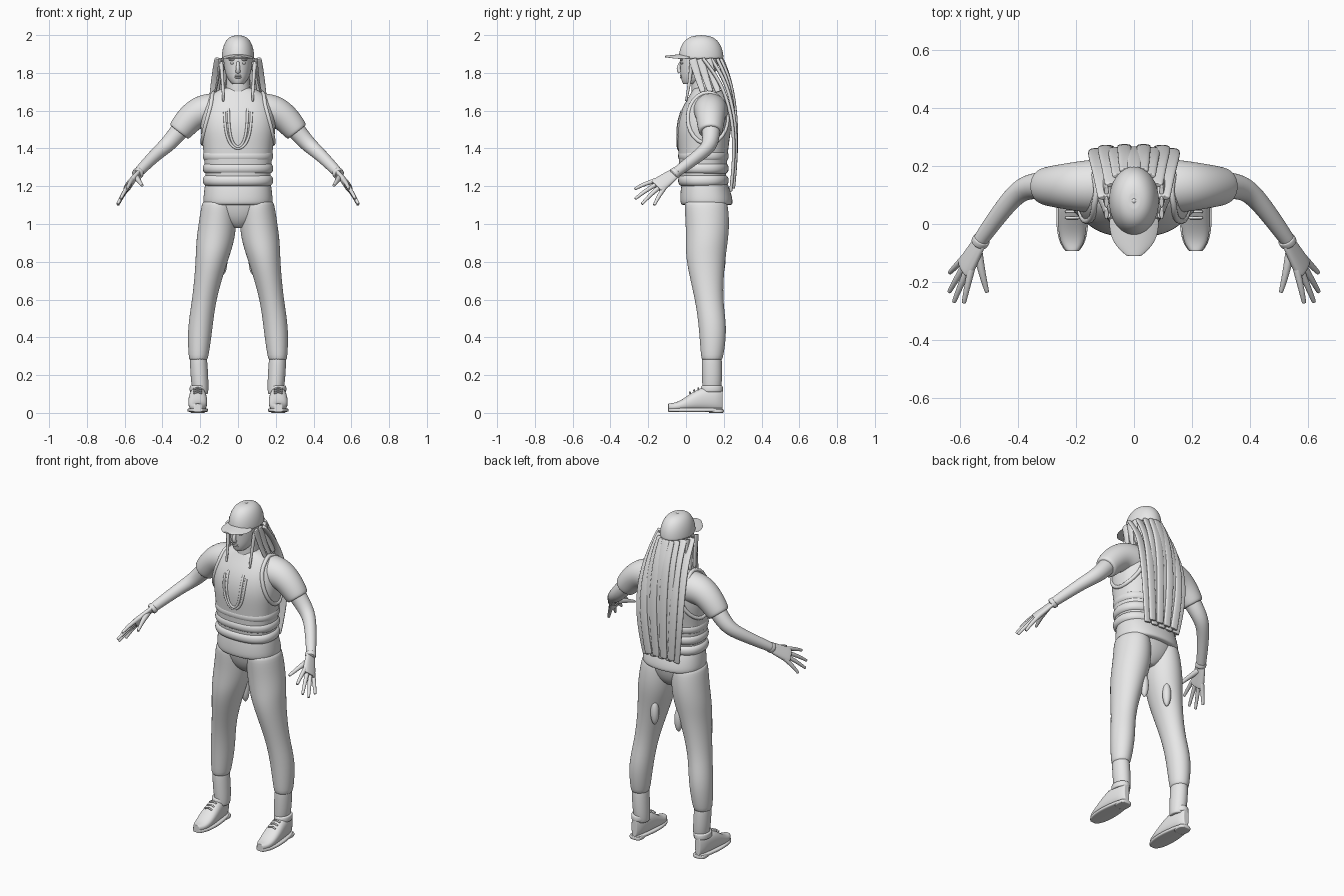
import bpy
import math
from mathutils import Vector

cube = bpy.data.objects.get("Cube")
if cube:
    bpy.data.objects.remove(cube)

grey = bpy.data.materials.new("plain grey")
grey.use_nodes = True
grey.diffuse_color = (.8, .8, .8, 1)
grey.node_tree.nodes["Principled BSDF"].inputs["Base Color"].default_value = grey.diffuse_color


def add_object(name, data, mirror=False, levels=0):
    obj = bpy.data.objects.new(name, data)
    bpy.context.scene.collection.objects.link(obj)
    data.materials.append(grey)
    if mirror:
        obj.modifiers.new("mirror", "MIRROR").use_mirror_merge = False
    if levels:
        smooth = obj.modifiers.new("smooth", "SUBSURF")
        smooth.levels = smooth.render_levels = levels
    return obj


def signed_power(value, exponent):
    return math.copysign(abs(value) ** exponent, value)


def loft(name, stations, sides=20, power=2, mirror=False, bend=0):
    """Skin superellipse sections given as (centre, half axis, half axis)."""
    # Repeat both end sections a little smaller, which keeps the rims crisp
    first, last = [(centre, u * .85, v * .85) for centre, u, v in (stations[0], stations[-1])]
    verts, faces = [], []
    for centre, u, v in [first, *stations, last]:
        for i in range(sides):
            angle = math.tau * i / sides
            across = signed_power(math.cos(angle), 2 / power)
            along = signed_power(math.sin(angle), 2 / power)
            point = centre + (u * across + v * along) * (1 + .4 / sides)
            point.z -= bend * point.x * point.x
            verts.append(point)
    for start in range(0, len(verts) - sides, sides):
        for i in range(sides):
            k = (i + 1) % sides
            faces.append([start + i, start + k, start + sides + k, start + sides + i])
    faces.append(list(range(sides))[::-1])
    faces.append(list(range(len(verts) - sides, len(verts))))
    mesh = bpy.data.meshes.new(name)
    mesh.from_pydata(verts, [], faces)
    mesh.shade_smooth()
    return add_object(name, mesh, mirror, levels=2)


def body(name, rows, centre_line=lambda z: 0, **options):
    """Loft level sections given as (height, half width, front y, back y)."""
    stations = []
    for z, half, front, back in rows:
        centre = Vector((centre_line(z), (front + back) / 2, z))
        stations.append((centre, Vector((half, 0, 0)), Vector((0, (back - front) / 2, 0))))
    return loft(name, stations, **options)


def tube(name, points, start, end, ref=Vector((0, 1, 0)), flat=1, **options):
    """Loft sections square to a path, with a radius going from start to end."""
    points = [Vector(p) for p in points]
    last = len(points) - 1
    stations = []
    for i, point in enumerate(points):
        tangent = (points[min(i + 1, last)] - points[max(i - 1, 0)]).normalized()
        u = ref.cross(tangent).normalized() * (start + (end - start) * i / last)
        stations.append((point, u, tangent.cross(u) * flat))
    return loft(name, stations, **options)


def ball(name, x, y, z, width, depth, height, mirror=False):
    rows = []
    for i in range(7):
        angle = math.pi * (i / 6 - .5) * .95
        reach = depth * math.cos(angle)
        rows.append((z + height * math.sin(angle), width * math.cos(angle), y - reach, y + reach))
    return body(name, rows, lambda z: x, sides=12, mirror=mirror)


# Shirt hem and vest
body("shirt_hem", [(1.1, .185, -.03, .25), (1.16, .18, -.03, .24), (1.24, .17, -.02, .21)], power=2.3)
vest = body("vest", [(1.2, .17, -.03, .21), (1.4, .18, -.04, .22), (1.5, .2, -.05, .24),
                     (1.6, .195, -.03, .24), (1.68, .165, .02, .22), (1.72, .08, .04, .17)], power=2.4)

# Padded waist bands
for band in range(3):
    base = 1.2 + band * .065
    rows = []
    for step in range(5):
        puff = .014 * math.sin(math.pi * step / 4) ** .5
        rows.append((base + step * .015, .172 + puff, -.028 - puff, .212 + puff))
    body("waist_band", rows, power=2.4)

surface = vest.evaluated_get(bpy.context.evaluated_depsgraph_get())


def trim(name, origins, direction, width, cyclic=False, mirror=False):
    """Lay a raised cord on the vest where rays from the origins meet it."""
    casts = [surface.ray_cast(Vector(origin), Vector(direction)) for origin in origins]
    places = [place for found, place, normal, index in casts if found]
    curve = bpy.data.curves.new(name, "CURVE")
    curve.dimensions = "3D"
    curve.bevel_depth = width
    line = curve.splines.new("POLY")
    line.points.add(len(places) - 1)
    for point, place in zip(line.points, places):
        point.co = (*place, 1)
    line.use_cyclic_u = cyclic
    add_object(name, curve, mirror)


# Neck opening and armhole trims
half_turn = [math.pi * i / 24 for i in range(25)]
for scale in (1, .7):
    trim("neck_trim", [(.072 * scale * math.cos(a), -1, 1.72 - (.29 + .03 * scale) * math.sin(a) ** .45)
                       for a in half_turn], (0, 1, 0), .007)
trim("armhole_trim", [(1, .115 + .105 * math.cos(a * 2), 1.56 + .135 * math.sin(a * 2))
                      for a in half_turn[:-1]], (-1, 0, 0), .011, cyclic=True, mirror=True)

# Neck, head and face
body("neck", [(1.68, .07, .03, .17), (1.73, .06, .03, .15), (1.8, .06, .03, .15)])
body("head", [(1.74, .03, -.016, .06), (1.77, .057, -.027, .13), (1.82, .074, -.03, .17),
              (1.92, .08, -.035, .19)])
tube("nose", [(0, -.025, 1.86), (0, -.045, 1.82), (0, -.03, 1.805)], .008, .014, sides=10)
ball("eye", .03, -.02, 1.852, .013, .009, .007, mirror=True)
ball("eyebrow", .032, -.025, 1.87, .02, .008, .005, mirror=True)
ball("ear", .08, .085, 1.835, .01, .02, .03, mirror=True)
for height in (1.775, 1.785):
    ball("lip", 0, -.025, height, .02, .008, .005)

# Cap
dome = []
for angle in half_turn[:12]:
    size = math.cos(angle) ** .7
    dome.append((1.875 + .123 * math.sin(angle), .086 * size, .08 - .118 * size, .08 + .118 * size))
body("cap_crown", dome)
ball("cap_button", 0, .08, 1.995, .009, .009, .005)
brim = []
for step in range(6):
    reach = step / 5
    half = .085 * (1 - .7 * reach ** 3)
    brim.append((Vector((0, .02 - .13 * reach, 1.9 - .014 * reach)), Vector((half, 0, 0)), Vector((0, 0, .005))))
loft("cap_brim", brim, bend=3)

# Long hair: overlapping strips down the back, with locks beside the face
for strip in range(9):
    t = strip / 4 - 1
    lift = .014 * (strip % 2)
    path = []
    for step in range(8):
        drop = step / 7
        path.append((t * (.1 + .035 * math.sin(math.pi * drop)),
                     .19 + .07 * math.sin(2.4 * drop ** .7) - .1 * t * t * (1 - drop) ** 3 + lift * drop,
                     1.875 - (.7 - lift) * drop))
    tube("back_hair", path, .026, .023, flat=.38, power=2.8, sides=10)
sideways = Vector((1, 0, 0))
for lock in range(3):
    y = .035 + lock * .04
    tube("side_lock", [(.095, y, 1.875), (.105, y + .03, 1.77), (.12, y + .055, 1.7)],
         .022, .015, sideways, flat=.4, sides=10, mirror=True)
tube("front_lock", [(.09, .03, 1.86), (.08, .02, 1.75), (.078, 0, 1.65)], .012, .006, sides=8, mirror=True)

# Sleeves and arms
upward = Vector((0, 0, 1))
tube("sleeve", [(.12, .13, 1.6), (.2, .13, 1.6), (.26, .13, 1.555), (.313, .13, 1.487)],
     .095, .064, mirror=True)
tube("arm", [(.28, .13, 1.53), (.37, .135, 1.42), (.43, .085, 1.375), (.54, -.07, 1.26)],
     .052, .026, upward, mirror=True)

# Hands, with the fingers fanned out from the knuckles
wrist = Vector((.53, -.06, 1.268))
knuckles = Vector((.58, -.148, 1.203))
spread = Vector((.35, .69, -.63))
forward = (knuckles - wrist).normalized()
palm_normal = spread.cross(forward).normalized()
tube("wrist_band", [wrist - forward * .012, wrist + forward * .012], .031, .03, palm_normal, mirror=True)
tube("palm", [wrist, wrist.lerp(knuckles, .5), wrist.lerp(knuckles, 1.1)], .031, .046, palm_normal,
     flat=.42, power=2.4, mirror=True)
index_tip = Vector((.587, -.272, 1.185))
little_tip = Vector((.636, -.168, 1.1))
for finger in range(4):
    root = knuckles + spread * (.024 * finger - .036)
    tip = index_tip.lerp(little_tip, finger / 3) + forward * .05 * math.sin(math.pi * finger / 3)
    middle = root.lerp(tip, .5) + upward * .006
    tube("finger", [root.lerp(wrist, .2), middle, tip], .014, .008, palm_normal, sides=8, mirror=True)
tube("thumb", [(.54, -.09, 1.25), (.525, -.17, 1.23), (.507, -.235, 1.203)], .018, .008,
     palm_normal, sides=8, mirror=True)


def leg_line(z):
    """Sideways centre of the leg, from the ankle to the hip."""
    return .155 + .055 * math.cos(math.pi * (z - .3) / .85)


# Trousers, with a flap at the back of each thigh
body("pelvis", [(.98, .03, .06, .16), (1.03, .13, .01, .21), (1.16, .172, -.015, .23)], power=2.3)
body("trouser_leg", [(1.12, .09, -.01, .22), (1, .1, 0, .23), (.9, .1, 0, .22), (.8, .083, 0, .205),
                     (.6, .061, .05, .19), (.45, .067, .07, .22), (.28, .051, .08, .195)],
     leg_line, mirror=True)
ball("thigh_flap", .08, .185, .805, .025, .025, .075, mirror=True)

# Socks and shoes
body("sock", [(.3, .046, .083, .19), (.16, .047, .085, .192), (.1, .038, .09, .18)], leg_line, mirror=True)


def foot_part(name, low, grow, top=math.inf, power=2.4):
    """Loft from heel to toe, following the foot outline up to a height."""
    stations = []
    for step in range(13):
        t = .02 + .08 * step
        slope = min(max((t - .3) / .65, 0), 1)
        high = min(top, .093 + .043 * math.cos(math.pi * slope))
        half = grow * (.046 + .01 * slope) * math.sin(math.pi * t) ** .35
        stations.append((Vector((.213, .2 - .3 * t, (low + high) / 2)), Vector((half, 0, 0)),
                         Vector((0, 0, (high - low) / 2))))
    loft(name, stations, power=power, mirror=True)


foot_part("shoe_upper", low=.012, grow=1)
foot_part("shoe_sole", low=.004, grow=1.1, top=.026, power=4)
body("shoe_heel", [(0, .039, .12, .2), (.02, .039, .12, .2)], lambda z: .213, power=3, mirror=True)
body("shoe_collar", [(.11, .046, .075, .197), (.145, .046, .08, .195)], lambda z: .21, mirror=True)
for lace in range(3):
    y = .065 - lace * .022
    z = .131 - lace * .011
    tube("shoe_lace", [(.19, y, z - .006), (.213, y, z + .004), (.236, y, z - .006)],
         .005, .005, upward, sides=8, mirror=True)
